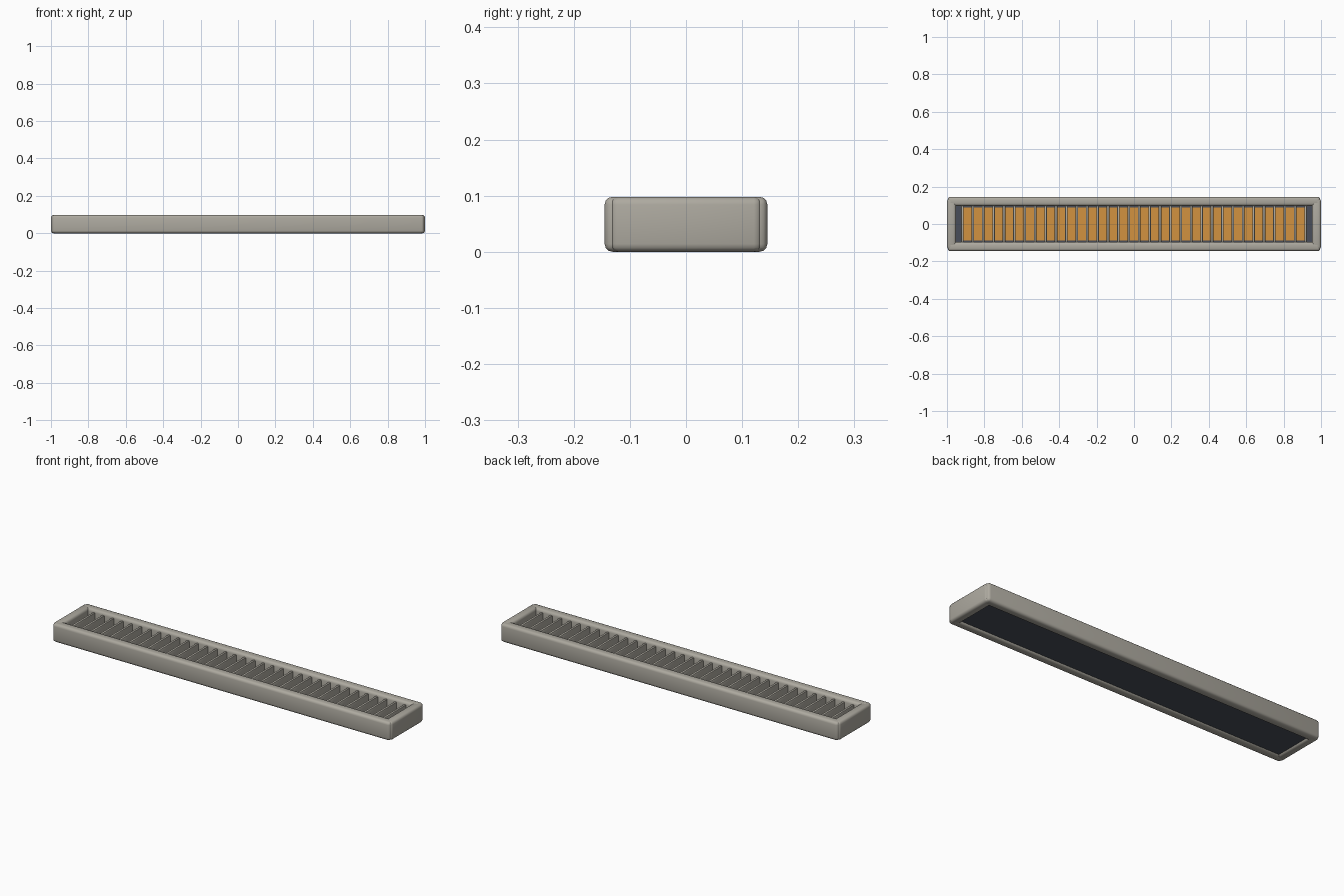
import bpy
import math
import bmesh

cube = bpy.data.objects.get("Cube")
if cube:
    bpy.data.objects.remove(cube, do_unlink=True)


def material(name, rgb):
    m = bpy.data.materials.new(name)
    m.use_nodes = True
    m.diffuse_color = (*rgb, 1)
    m.node_tree.nodes["Principled BSDF"].inputs["Base Color"].default_value = (*rgb, 1)
    return m


grey = material("warm grey metal", (0.42, 0.40, 0.35))
dark = material("dark slate", (0.065, 0.075, 0.10))
amber = material("amber", (0.65, 0.29, 0.05))


def box(name, center, size, mat, bevel=0, segments=3):
    """Axis-aligned box with optional rounded edges."""
    mesh = bpy.data.meshes.new(name)
    bm = bmesh.new()
    bmesh.ops.create_cube(bm, size=1)
    bmesh.ops.scale(bm, vec=size, verts=bm.verts)
    if bevel:
        bmesh.ops.bevel(bm, geom=bm.edges[:], offset=bevel, segments=segments,
                        profile=0.5, affect='EDGES')
    bm.to_mesh(mesh)
    bm.free()
    mesh.materials.append(mat)
    ob = bpy.data.objects.new(name, mesh)
    ob.location = center
    bpy.context.collection.objects.link(ob)
    bpy.ops.object.select_all(action='DESELECT')
    ob.select_set(True)
    bpy.context.view_layer.objects.active = ob
    if bevel:
        bpy.ops.object.shade_smooth_by_angle(angle=math.radians(40))
    return ob


# Rounded frame: two long rails and two end bars
height = 0.098
for side, name in ((-1, "front"), (1, "back")):
    box(f"{name}_rail", (0, side * 0.121, height / 2), (1.99, 0.048, height), grey, 0.014)
for side, name in ((-1, "right"), (1, "left")):
    box(f"{name}_end_bar", (side * 0.976, 0, height / 2), (0.048, 0.27, height), grey, 0.014)

# Dark backing tray with the amber panel on it
box("backing_tray", (0, 0, 0.016), (1.92, 0.21, 0.016), dark)
box("amber_panel", (0, 0, 0.027), (1.83, 0.178, 0.006), amber)

# Row of upright louvre slats
count, pitch = 34, 0.0556
for i in range(count):
    x = (i - (count - 1) / 2) * pitch
    box(f"slat_{i + 1}", (x, 0, 0.054), (0.014, 0.20, 0.062), grey, 0.005, 2)
